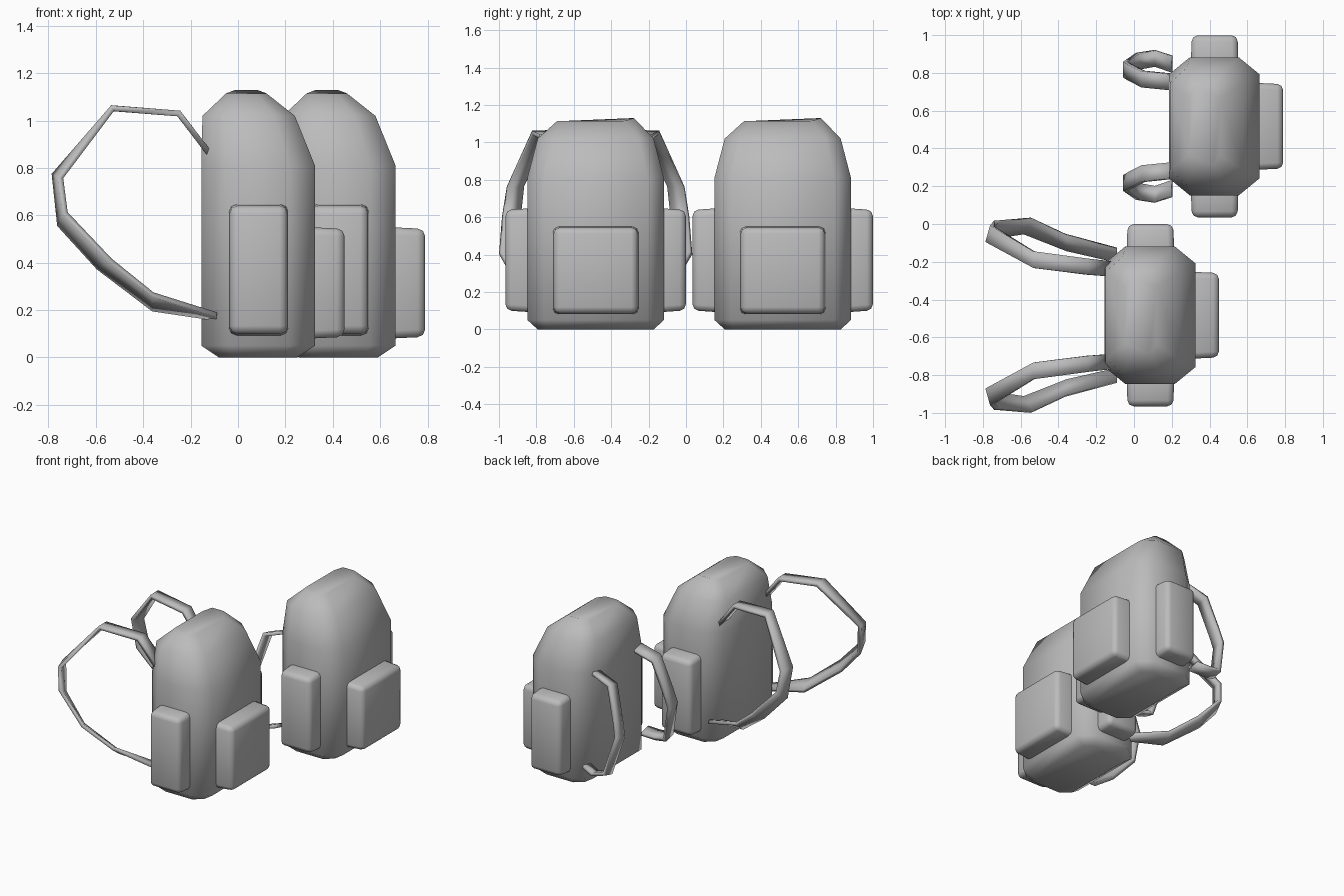
import bpy, bmesh, math
from mathutils import Vector, Matrix

cube = bpy.data.objects.get("Cube")
if cube:
    bpy.data.objects.remove(cube, do_unlink=True)

fabric = bpy.data.materials.new("grey fabric")
fabric.use_nodes = True
GREY = (0.5, 0.5, 0.5, 1)
fabric.diffuse_color = GREY
fabric.node_tree.nodes["Principled BSDF"].inputs["Base Color"].default_value = GREY


def finish(name, bm, origin, angle):
    """Turn a bmesh into a shaded object placed at its pack's origin."""
    bmesh.ops.recalc_face_normals(bm, faces=bm.faces[:])
    mesh = bpy.data.meshes.new(name)
    bm.to_mesh(mesh)
    bm.free()
    mesh.materials.append(fabric)
    obj = bpy.data.objects.new(name, mesh)
    bpy.context.collection.objects.link(obj)
    obj.location = origin
    bpy.ops.object.select_all(action='DESELECT')
    obj.select_set(True)
    bpy.context.view_layer.objects.active = obj
    bpy.ops.object.shade_smooth_by_angle(angle=math.radians(angle))
    return obj


def octagon(x0, x1, half, cx, cy):
    """Rectangle with its corners cut by cx and cy."""
    return [(x0 + cx, -half), (x1 - cx, -half), (x1, cy - half), (x1, half - cy),
            (x1 - cx, half), (x0 + cx, half), (x0, half - cy), (x0, cy - half)]


# Body rings: height, back x, front x, half width, corner cuts
RINGS = [(0, -0.08, 0.25, 0.31, 0.06, 0.05),
         (0.05, -0.155, 0.325, 0.365, 0.11, 0.09),
         (0.81, -0.155, 0.325, 0.365, 0.11, 0.09),
         (1.02, -0.15, 0.24, 0.31, 0.09, 0.08),
         (1.115, -0.05, 0.12, 0.205, 0.04, 0.05)]


def body(name, origin):
    bm = bmesh.new()
    loops = [[bm.verts.new((x, y, z)) for x, y in octagon(*shape)] for z, *shape in RINGS]
    for low, high in zip(loops, loops[1:]):
        for i in range(8):
            j = (i + 1) % 8
            bm.faces.new((low[i], low[j], high[j], high[i]))
    bm.faces.new(loops[0][::-1])
    bm.faces.new(loops[-1])
    # slight rise at one end of the crown
    for v in loops[-1]:
        v.co.z += 0.015 if v.co.y > 0.18 else 0
    finish(name, bm, origin, 80)


def pocket(name, origin, width, height, depth, centre, turn):
    """Bevelled box, tapered outwards along local +x, then turned about z."""
    bm = bmesh.new()
    bmesh.ops.create_cube(bm, size=1)
    for v in bm.verts:
        taper = 0.95 if v.co.x > 0 else 1
        v.co = Vector((v.co.x * depth, v.co.y * width * taper, v.co.z * height * taper))
    bmesh.ops.bevel(bm, geom=bm.edges[:], offset=0.032, segments=2, profile=0.5,
                    affect='EDGES')
    spin = Matrix.Rotation(math.radians(turn), 4, 'Z')
    bmesh.ops.transform(bm, matrix=Matrix.Translation(centre) @ spin, verts=bm.verts[:])
    finish(name, bm, origin, 70)


def strap(name, origin, stations, side):
    """Ribbon through pairs of outer and inner edge points, thickened."""
    bm = bmesh.new()
    rows = [[bm.verts.new((x, y * side, z)) for x, y, z in pair] for pair in stations]
    for a, b in zip(rows, rows[1:]):
        bm.faces.new((a[0], a[1], b[1], b[0]))
    obj = finish(name, bm, origin, 20)
    thick = obj.modifiers.new("thickness", 'SOLIDIFY')
    thick.thickness = 0.024
    thick.offset = 0
    thick.use_even_offset = True


# Raised straps: outer edge point, inner edge point
RAISED = [((-0.12, 0.285, 0.86), (-0.12, 0.205, 0.86)),
          ((-0.25, 0.30, 1.03), (-0.25, 0.215, 1.03)),
          ((-0.53, 0.338, 1.052), (-0.53, 0.25, 1.052)),
          ((-0.75, 0.472, 0.76), (-0.775, 0.385, 0.77)),
          ((-0.73, 0.495, 0.61), (-0.753, 0.41, 0.56)),
          ((-0.54, 0.51, 0.41), (-0.59, 0.435, 0.38)),
          ((-0.36, 0.425, 0.265), (-0.36, 0.345, 0.205)),
          ((-0.09, 0.353, 0.18), (-0.09, 0.283, 0.165))]

# Hanging straps: centre line with a constant width
HANGING = [(-0.14, 0.235, 0.8), (-0.29, 0.25, 0.75), (-0.36, 0.285, 0.52),
           (-0.385, 0.30, 0.42), (-0.32, 0.345, 0.16), (-0.23, 0.36, 0.14),
           (-0.14, 0.33, 0.16)]
DROOPED = [((x, y + 0.042, z + 0.01), (x, y - 0.042, z - 0.01)) for x, y, z in HANGING]

# Two packs, one with raised straps and one with hanging straps
for pack, origin, stations in (("near", (0, -0.483, 0), RAISED),
                               ("far", (0.34, 0.517, 0), DROOPED)):
    body(pack + "_body", origin)
    pocket(pack + "_front_pocket", origin, 0.47, 0.48, 0.25, (0.325, 0, 0.315), 0)
    for label, side in (("back", 1), ("front", -1)):
        pocket(f"{pack}_{label}_side_pocket", origin, 0.255, 0.565, 0.2,
               (0.087, side * 0.382, 0.37), 90 * side)
        strap(f"{pack}_{label}_strap", origin, stations, side)
